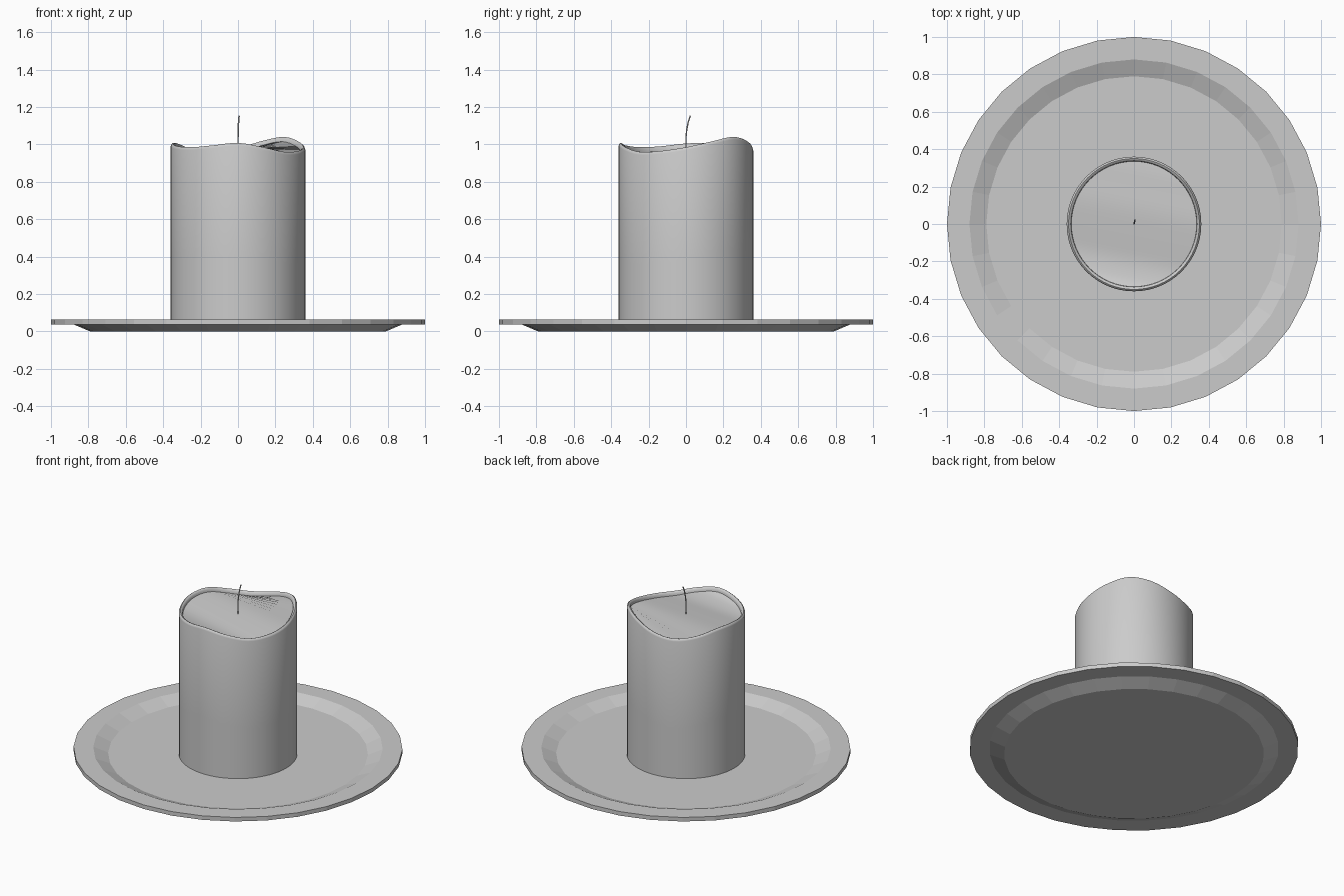
import bpy, bmesh, math
from mathutils import Vector

if "Cube" in bpy.data.objects:
    bpy.data.objects.remove(bpy.data.objects["Cube"])


def finish(name, bm, angle=None):
    bmesh.ops.recalc_face_normals(bm, faces=bm.faces)
    me = bpy.data.meshes.new(name)
    bm.to_mesh(me)
    bm.free()
    ob = bpy.data.objects.new(name, me)
    bpy.context.collection.objects.link(ob)
    if angle:
        bpy.context.view_layer.objects.active = ob
        ob.select_set(True)
        bpy.ops.object.shade_smooth_by_angle(angle=math.radians(angle))
        ob.select_set(False)
    return ob


def bridge(bm, rings):
    for a, b in zip(rings, rings[1:]):
        n = len(a)
        for i in range(n):
            j = (i + 1) % n
            bm.faces.new((a[i], a[j], b[j], b[i]))


def ring(bm, r, n, height):
    return [bm.verts.new((r * math.cos(2 * math.pi * i / n),
                          r * math.sin(2 * math.pi * i / n), height(i)))
            for i in range(n)]


# plate: shallow dish with a flat rim, flat shaded
bm = bmesh.new()
profile = [(0.79, 0), (0.88, 0.038), (1, 0.038), (1, 0.065), (0.88, 0.065), (0.79, 0.027)]
rings = [ring(bm, r, 32, lambda i, z=z: z) for r, z in profile]
bridge(bm, rings)
bm.faces.new(rings[0])
bm.faces.new(rings[-1])
finish("plate", bm)

# melted rim heights every 22.5 degrees, starting at +x
MELT = [0.985, 1.015, 1.04, 1.02, 0.98, 0.958, 0.975, 1.005,
        1.005, 0.99, 0.985, 0.995, 1.008, 0.985, 0.96, 0.965]
N = 64


def melt(i):
    k, t = divmod(i * 16 / N, 1)
    a, b, c, d = (MELT[(int(k) + o) % 16] for o in (-1, 0, 1, 2))
    return b + 0.5 * t * (c - a + t * (2 * a - 5 * b + 4 * c - d + t * (3 * (b - c) + d - a)))


# candle: straight wall, rounded wavy rim, wax surface stretched across
bm = bmesh.new()
base = ring(bm, 0.36, N, lambda i: 0.027)
rings = [base] + [ring(bm, r, N, lambda i, d=d: melt(i) - d)
                  for r, d in ((0.36, 0.6), (0.36, 0.015), (0.357, 0.005), (0.35, 0.0),
                               (0.343, 0.003), (0.337, 0.01), (0.335, 0.025))]
bridge(bm, rings)
bm.faces.new(base)
inner, s = rings[-1], 14          # chords run roughly along x, slightly tilted
for k in range(N // 2):
    q = [inner[(s - k) % N], inner[(s + k) % N],
         inner[(s + k + 1) % N], inner[(s - k - 1) % N]]
    bm.faces.new(list(dict.fromkeys(q)))
finish("candle", bm, 40)

# wick: thin curved tube
cu = bpy.data.curves.new("wick", 'CURVE')
cu.dimensions = '3D'
cu.bevel_depth = 0.004
cu.bevel_resolution = 1
cu.use_fill_caps = True
sp = cu.splines.new('POLY')
path = [(0, 0, 0.95), (0, 0, 1.04), (0.001, 0.004, 1.08), (0.003, 0.012, 1.12), (0.006, 0.023, 1.153)]
sp.points.add(len(path) - 1)
for p, co in zip(sp.points, path):
    p.co = (*co, 1)
bpy.context.collection.objects.link(bpy.data.objects.new("wick", cu))
